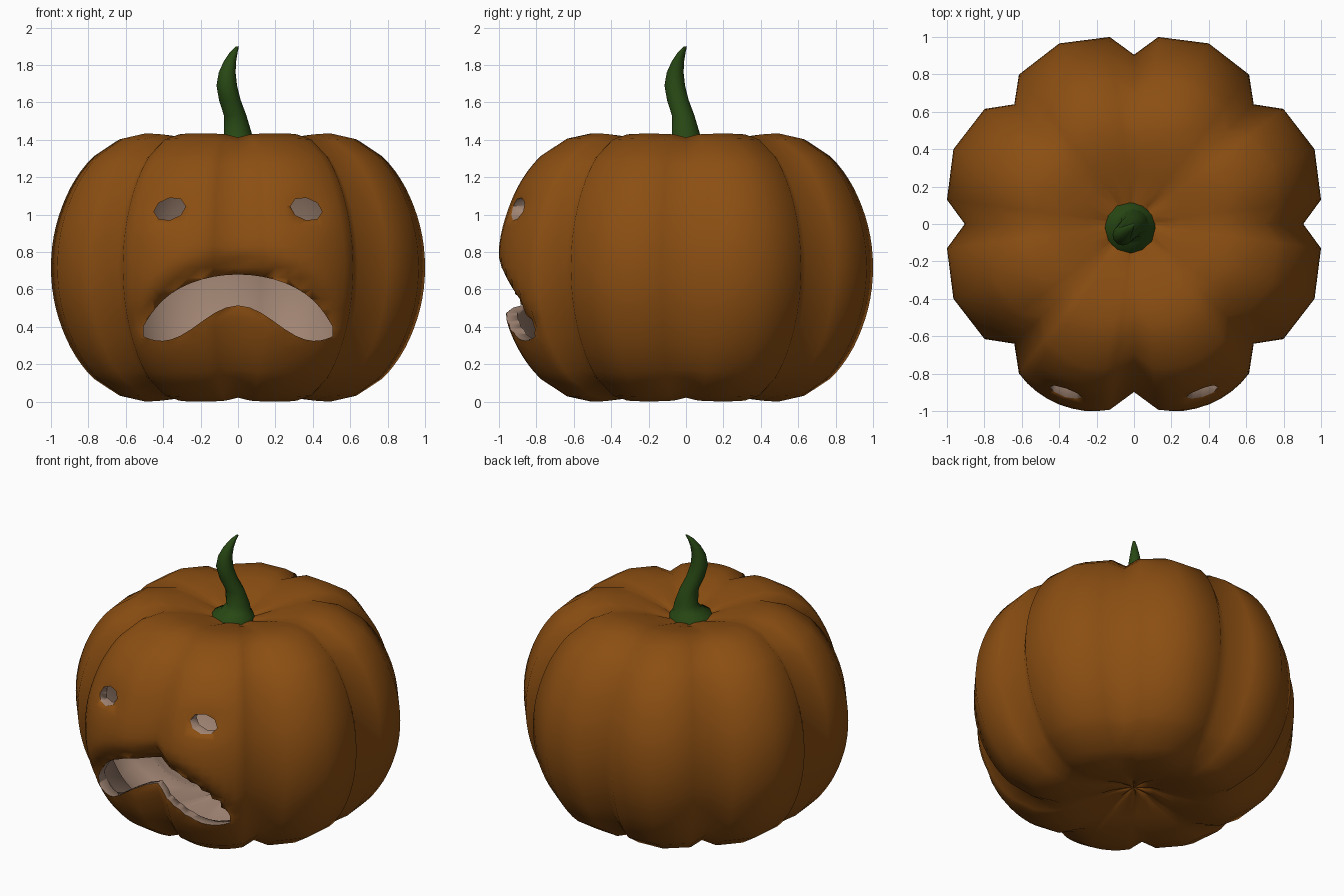
import bpy, bmesh, math
from mathutils import Vector

cube = bpy.data.objects.get("Cube")
if cube:
    bpy.data.objects.remove(cube, do_unlink=True)


def material(name, rgb):
    m = bpy.data.materials.new(name)
    m.use_nodes = True
    m.diffuse_color = (*rgb, 1)
    m.node_tree.nodes["Principled BSDF"].inputs["Base Color"].default_value = (*rgb, 1)
    return m


ORANGE = material("pumpkin orange", (0.26, 0.077, 0.006))
CREAM = material("inner flesh", (0.35, 0.23, 0.17))
GREEN = material("stem green", (0.021, 0.065, 0.007))


def make_object(name, bm, *mats):
    bmesh.ops.recalc_face_normals(bm, faces=bm.faces)
    me = bpy.data.meshes.new(name)
    bm.to_mesh(me)
    bm.free()
    for m in mats:
        me.materials.append(m)
    ob = bpy.data.objects.new(name, me)
    bpy.context.collection.objects.link(ob)
    return ob


def smooth(ob, degrees):
    bpy.ops.object.select_all(action="DESELECT")
    ob.select_set(True)
    bpy.context.view_layer.objects.active = ob
    bpy.ops.object.shade_smooth_by_angle(angle=math.radians(degrees))


def loft(bm, rings, mat=0):
    """Skin closed rings of points; end rings are capped with a fan."""
    loops = [[bm.verts.new(p) for p in ring] for ring in rings]
    n = len(loops[0])
    faces = []
    for a, b in zip(loops, loops[1:]):
        faces += [bm.faces.new((a[i], a[(i + 1) % n], b[(i + 1) % n], b[i])) for i in range(n)]
    for loop in (loops[0], loops[-1]):
        tip = bm.verts.new(sum((v.co for v in loop), Vector()) / n)
        faces += [bm.faces.new((loop[i], loop[(i + 1) % n], tip)) for i in range(n)]
    for f in faces:
        f.material_index = mat


# Face layout: frowning mouth edges and eye centres
MID = 0.7175
MOUTH_W = 0.505
EYE_X, EYE_Z = 0.365, 1.03


def mouth_top(x):
    return 0.68 - 0.7 * x**2 - 6 * x**6


def mouth_bottom(x):
    return 0.42 + 0.095 * math.cos(math.pi * x / 0.41)


def recess(x, z):
    """How far the skin sinks in around the mouth and eyes."""
    ax = abs(x)
    cx = min(ax, MOUTH_W)
    hi, lo = mouth_top(cx), mouth_bottom(cx)
    if z > hi:
        k = math.exp(-((z - hi) / 0.07) ** 2)
    else:
        k = max(0, (z - lo) / (hi - lo))
    k *= math.exp(-(max(0, ax - 0.46) / 0.05) ** 2)
    eye = math.exp(-((ax - EYE_X) / 0.1) ** 2 - ((z - EYE_Z) / 0.08) ** 2)
    return 0.08 * k + 0.025 * eye


# Pumpkin profile: radius and height above the middle, mirrored for the lower half
half = [(1.0, 0), (0.985, 0.17), (0.94, 0.33), (0.87, 0.475), (0.77, 0.6), (0.635, 0.69),
        (0.51, 0.7175), (0.39, 0.705), (0.26, 0.675), (0.12, 0.63), (0.03, 0.615)]
profile = [(r, -h) for r, h in reversed(half)] + half[1:]


def refine(points):
    """Smooth in-between rings across the face height."""
    out = []
    for i, p in enumerate(points[:-1]):
        out.append(p)
        if abs(p[1]) < 0.62 and p[0] > 0.7 and points[i + 1][0] > 0.7:
            a, b, c, d = (Vector(q) for q in points[i - 1:i + 3])
            for t in (0.33, 0.67):
                q = b + 0.5 * t * (c - a + t * (2 * a - 5 * b + 4 * c - d + t * (3 * b - 3 * c + d - a)))
                out.append(tuple(q))
    return out + [points[-1]]


# Eight ribs, with extra columns on the two front ones
angles = []
for rib in range(8):
    knots = (0, 7.4, 22.5, 37.6, 45)
    for k, (a, b) in enumerate(zip(knots, knots[1:])):
        steps = 4 if rib in (5, 6) and k in (1, 2) else 1
        angles += [math.radians(45 * rib + a + (b - a) * s / steps) for s in range(steps)]


def skin_point(angle, r, h, scale):
    bulge = abs(math.sin(4 * angle)) ** 0.43
    rad = r * (0.905 + 0.14 * bulge)
    x, y = rad * math.cos(angle), rad * math.sin(angle)
    z = h * (0.97 + 0.03 * bulge)
    if y < -0.3:
        y += recess(x, MID + z)
    return Vector((x * scale, y * scale, MID + z * scale))


# Hollow body: outer skin and inner flesh wall
bm = bmesh.new()
loft(bm, [[skin_point(a, r, h, 1) for a in angles] for r, h in refine(profile)], 0)
outer_faces = len(bm.faces)
loft(bm, [[skin_point(a, r, h, 0.94) for a in angles] for r, h in refine(profile)], 1)
body = make_object("pumpkin_body", bm, ORANGE, CREAM)
# The inner wall has to face the cavity
bm = bmesh.new()
bm.from_mesh(body.data)
for mat, sign in ((0, 1), (1, -1)):
    part = [f for f in bm.faces if f.material_index == mat]
    wide = max(part, key=lambda f: f.calc_center_median().x)
    if wide.normal.x * sign < 0:
        bmesh.ops.reverse_faces(bm, faces=part)
bm.to_mesh(body.data)
bm.free()


def cut(outline):
    """Cut an opening through the front wall; its edges show the flesh."""
    bm = bmesh.new()
    face = bm.faces.new([bm.verts.new((x, -1.3, z)) for x, z in outline])
    new = bmesh.ops.extrude_face_region(bm, geom=[face])["geom"]
    bmesh.ops.translate(bm, vec=(0, 0.8, 0), verts=[v for v in new if isinstance(v, bmesh.types.BMVert)])
    for f in bm.faces:
        f.material_index = 1
    cutter = make_object("cutter", bm, ORANGE, CREAM)
    cutter.hide_render = True
    mod = body.modifiers.new("opening", "BOOLEAN")
    mod.operation, mod.solver, mod.object = "DIFFERENCE", "EXACT", cutter
    bpy.context.view_layer.objects.active = body
    bpy.ops.object.modifier_apply(modifier=mod.name)
    bpy.data.objects.remove(cutter, do_unlink=True)


# Mouth opening
xs = [MOUTH_W * math.sin(math.pi * i / 24) for i in range(-12, 13)]
cut([(x, mouth_top(x)) for x in xs] + [(x, mouth_bottom(x)) for x in reversed(xs)])

# Eye openings: tilted octagons
for side in (-1, 1):
    ring = []
    for i in range(8):
        t = math.tau * i / 8
        u, v = 0.085 * math.cos(t), 0.06 * math.sin(t)
        ring.append((side * (EYE_X - u), EYE_Z + v + 0.17 * u))
    cut(ring)
smooth(body, 80)

# Curled stem with a flared foot: height, lean, radius
stem_rings = [(1.33, -0.022, 0.14), (1.365, -0.022, 0.13), (1.385, -0.01, 0.095), (1.43, 0, 0.075),
              (1.53, -0.015, 0.06), (1.61, -0.043, 0.058), (1.69, -0.06, 0.055), (1.76, -0.058, 0.045),
              (1.82, -0.043, 0.033), (1.87, -0.022, 0.02), (1.9, -0.003, 0.008)]
bm = bmesh.new()
loft(bm, [[(lean + r * math.cos(math.tau * i / 12), lean + r * math.sin(math.tau * i / 12), z)
           for i in range(12)] for z, lean, r in stem_rings])
smooth(make_object("stem", bm, GREEN), 60)
